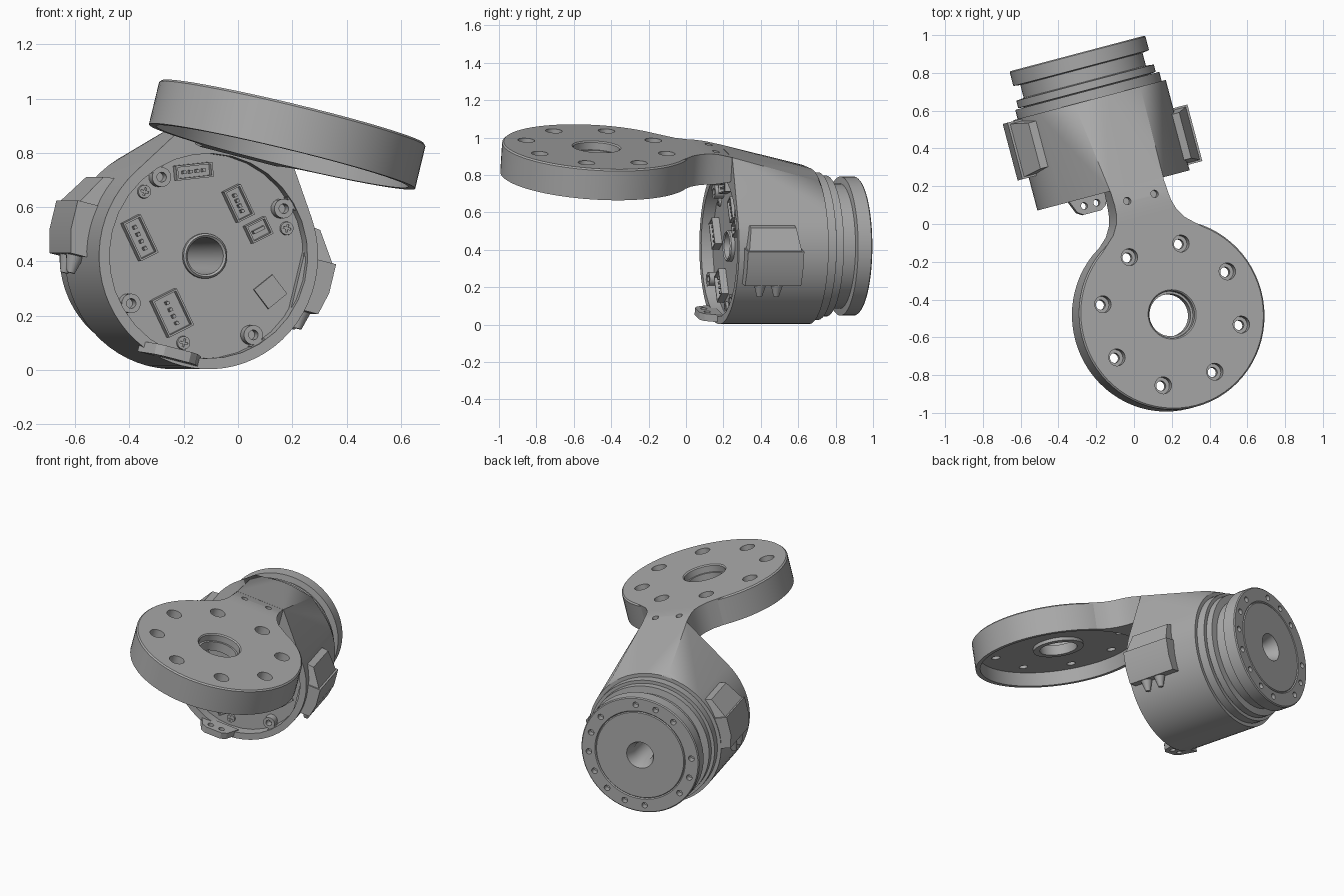
import bpy, bmesh, math
from mathutils import Matrix, Vector

old = bpy.data.objects.get("Cube")
if old:
    bpy.data.objects.remove(old, do_unlink=True)

grey = bpy.data.materials.new("machined grey")
grey.use_nodes = True
grey.diffuse_color = (0.4, 0.4, 0.4, 1)
grey.node_tree.nodes["Principled BSDF"].inputs["Base Color"].default_value = (0.4, 0.4, 0.4, 1)

# The motor axis is local y; the finished assembly is posed by this matrix
POSE = (Matrix.Translation((-0.30, 0.903, 0.42))
        @ Matrix.Rotation(math.radians(14.8), 4, 'Z')
        @ Matrix.Rotation(math.radians(14), 4, 'Y'))
ALONG_Y = Matrix.Rotation(math.radians(-90), 4, 'X')
UP = Matrix.Identity(4)
parts = []


def finish(bm, name):
    bmesh.ops.recalc_face_normals(bm, faces=bm.faces[:])
    me = bpy.data.meshes.new(name)
    bm.to_mesh(me)
    bm.free()
    me.materials.append(grey)
    ob = bpy.data.objects.new(name, me)
    bpy.context.scene.collection.objects.link(ob)
    parts.append(ob)
    return ob


def lathe(name, profile, axis=ALONG_Y, at=(0, 0, 0), n=64):
    """Revolve a closed (radius, height) loop into a ring."""
    bm = bmesh.new()
    rings = []
    for i in range(n):
        a = 2 * math.pi * i / n
        rings.append([bm.verts.new((r * math.cos(a), r * math.sin(a), h)) for r, h in profile])
    for i in range(n):
        p, q = rings[i], rings[(i + 1) % n]
        for j in range(len(profile)):
            k = (j + 1) % len(profile)
            bm.faces.new((p[j], q[j], q[k], p[k]))
    bm.transform(Matrix.Translation(at) @ axis)
    return finish(bm, name)


def tube(name, r_in, r_out, h0, h1, axis=ALONG_Y, at=(0, 0, 0), n=32):
    return lathe(name, [(r_in, h0), (r_out, h0), (r_out, h1), (r_in, h1)], axis, at, n)


def rod(name, r0, r1, h0, h1, axis=ALONG_Y, at=(0, 0, 0), n=32):
    bm = bmesh.new()
    bmesh.ops.create_cone(bm, cap_ends=True, segments=n, radius1=r0, radius2=r1, depth=h1 - h0)
    bm.transform(Matrix.Translation(at) @ axis @ Matrix.Translation((0, 0, (h0 + h1) / 2)))
    return finish(bm, name)


def hull(name, points):
    bm = bmesh.new()
    for p in points:
        bm.verts.new(p)
    res = bmesh.ops.convex_hull(bm, input=bm.verts[:])
    loose = {v for v in res["geom_interior"] if isinstance(v, bmesh.types.BMVert)}
    bmesh.ops.delete(bm, geom=list(loose), context='VERTS')
    bmesh.ops.dissolve_limit(bm, angle_limit=0.01, verts=bm.verts[:], edges=bm.edges[:])
    return finish(bm, name)


def cut(ob, cutters):
    """Subtract the cutters, then discard them."""
    for c in cutters:
        c.hide_render = True
        m = ob.modifiers.new("cut", 'BOOLEAN')
        m.operation, m.solver, m.object = 'DIFFERENCE', 'EXACT', c
    bpy.context.view_layer.update()
    dg = bpy.context.evaluated_depsgraph_get()
    me = bpy.data.meshes.new_from_object(ob.evaluated_get(dg))
    ob.modifiers.clear()
    ob.data = me
    for c in cutters:
        parts.remove(c)
        bpy.data.objects.remove(c, do_unlink=True)


def circle(r, y, n=64):
    return [(r * math.cos(2 * math.pi * i / n), y, r * math.sin(2 * math.pi * i / n)) for i in range(n)]


# Motor housing: round shell whose roof rises into the arm
housing = hull("motor_housing", circle(0.4175, -0.255) + circle(0.4175, -0.75)
               + [(s * x, y, z) for s in (-1, 1)
                  for x, y, z in ((0.185, -0.27, 0.402), (0.15, -0.75, 0.525))])
cut(housing, [rod("recess", 0.378, 0.378, -0.9, -0.685), rod("bore", 0.075, 0.075, -0.8, 0.1)])
tube("housing_collar", 0.2, 0.395, -0.265, -0.205, n=64)

# Output rotor at the back, with grooves and a flared bore
rotor = lathe("output_rotor", [
    (0.085, 0), (0.275, 0), (0.28, -0.006), (0.286, 0), (0.366, 0), (0.372, -0.006),
    (0.372, -0.08), (0.335, -0.085), (0.335, -0.155), (0.377, -0.16), (0.377, -0.2),
    (0.3, -0.21), (0.06, -0.21), (0.06, -0.06)])
spots = []
for k in range(16):
    if k not in (1, 5, 13):
        a = math.radians(22.5 * k - 9)
        spots.append(rod("pit", 0.018, 0.018, -0.04, 0.02,
                         at=(-0.325 * math.cos(a), 0, 0.325 * math.sin(a)), n=16))
cut(rotor, spots)
lathe("shaft_sleeve", [(0.062, -0.2), (0.08, -0.2), (0.083, -0.705), (0.076, -0.712), (0.068, -0.705)])

# Bosses and screws inside the front rim
for sx in (-1, 1):
    for sz in (-1, 1):
        at = (0.24 * sx, 0, 0.24 * sz)
        tube("rim_boss", 0.018, 0.036, -0.735, -0.68, at=at, n=24)
        web = hull("boss_web", [(sx * (0.24 + d * 0.025 + e * 0.02), y, sz * (0.24 + d * 0.025 - e * 0.02))
                                for d in (0.9, 1.5) for e in (-1, 1) for y in (-0.68, -0.735)])
for deg in (-90, 32, 148):
    a = math.radians(deg)
    at = (0.33 * math.cos(a), 0, 0.33 * math.sin(a))
    screw = rod("board_screw", 0.024, 0.026, -0.697, -0.68, at=at, n=20)
    slots = []
    for turn in (0, 90):
        bm = bmesh.new()
        bmesh.ops.create_cube(bm, size=1, matrix=Matrix.Translation((at[0], -0.697, at[2]))
                              @ Matrix.Rotation(math.radians(turn), 4, 'Y')
                              @ Matrix.Diagonal((0.03, 0.012, 0.007, 1)))
        slots.append(finish(bm, "slot"))
    cut(screw, slots)


def block(name, x, z, w, h, lean, depth, socket=True):
    """Rectangular component on the board, optionally hollow with pins."""
    place = Matrix.Translation((x, -0.685, z)) @ Matrix.Rotation(math.radians(-lean), 4, 'Y')
    bm = bmesh.new()
    bmesh.ops.create_cube(bm, size=1, matrix=Matrix.Translation((0, -depth / 2, 0))
                          @ Matrix.Diagonal((w, depth, h, 1)))
    if socket:
        front = min(bm.faces, key=lambda f: f.calc_center_median().y)
        bmesh.ops.inset_region(bm, faces=[front], thickness=0.01)
        inner = bmesh.ops.extrude_discrete_faces(bm, faces=[front])["faces"][0]
        bmesh.ops.translate(bm, verts=inner.verts[:], vec=(0, depth * 0.75, 0))
        long_x = w > h
        for i in range(4):
            t = (i - 1.5) * (max(w, h) - 0.04) / 4
            c = Vector((t, -depth / 2, 0)) if long_x else Vector((0, -depth / 2, t))
            bmesh.ops.create_cube(bm, size=1, matrix=Matrix.Translation(c)
                                  @ Matrix.Diagonal((0.012, depth * 0.8, 0.012, 1)))
    bm.transform(place)
    finish(bm, name)


block("top_socket", -0.12, 0.292, 0.14, 0.055, 20, 0.04)
block("side_socket", -0.26, 0.004, 0.075, 0.155, 40, 0.04)
block("lower_socket", -0.074, -0.235, 0.105, 0.15, 40, 0.04)
block("upper_socket", 0.074, 0.219, 0.07, 0.125, 40, 0.04)
block("small_socket", 0.172, 0.142, 0.085, 0.07, 40, 0.04)
block("flat_chip", 0.275, -0.067, 0.09, 0.09, 52, 0.012, socket=False)

# Side connector covers with cable stubs beneath
for side, sx, y0, y1 in (("left", 1, -0.72, -0.41), ("right", -1, -0.57, -0.26)):
    top = [(sx * x, y, z) for x, z in ((0.36, 0.205), (0.405, 0.2)) for y in (y0 + 0.03, y1 - 0.03)]
    mid = [(sx * x, y, z) for x, z in ((0.475, 0.09), (0.36, 0.09)) for y in (y0 + 0.01, y1 - 0.01)]
    hull(side + "_cover_upper", top + mid)
    hull(side + "_cover_lower", [(sx * x, y, z) for x, z in ((0.36, 0.09), (0.487, 0.09),
                                 (0.487, -0.02), (0.465, -0.105), (0.36, -0.105)) for y in (y0, y1)])
    for t in (0.3, 0.6):
        rod(side + "_cable_stub", 0.015, 0.035, -0.17, -0.1, UP,
            (sx * 0.425, y0 + t * (y1 - y0), 0), 16)

# Mounting lip under the front rim
lip = hull("front_lip", [(x, y, z) for x, y in ((-0.17, -0.72), (0.07, -0.72), (0.03, -0.815),
                         (0.0, -0.835), (-0.10, -0.835), (-0.13, -0.815)) for z in (-0.405, -0.365)])
cut(lip, [rod("lip_hole", 0.018, 0.018, -0.5, -0.3, UP, (x, -0.79, 0), 16) for x in (-0.085, -0.015)])

# Cup-shaped mounting disc with counterbored holes
CENTRE = (0, -1.464, 0)
disc = lathe("mounting_disc", [
    (0.124, 0.54), (0.131, 0.547), (0.497, 0.547), (0.505, 0.539), (0.505, 0.378),
    (0.478, 0.378), (0.474, 0.46), (0.15, 0.46), (0.15, 0.44), (0.112, 0.44), (0.112, 0.5), (0.124, 0.5)],
    UP, CENTRE, 72)
drills = []
for k in range(8):
    a = math.radians(22.5 + 45 * k)
    at = (0.38 * math.cos(a), CENTRE[1] + 0.38 * math.sin(a), 0)
    drills += [rod("bore", 0.045, 0.045, 0.495, 0.6, UP, at, 24),
               rod("drill", 0.026, 0.026, 0.3, 0.6, UP, at, 24)]
cut(disc, drills)

# Arm flaring from the housing roof into the disc
bm = bmesh.new()
rows = []
for y, w, top, low in ((-0.70, 0.15, 0.511, 0.40), (-0.76, 0.149, 0.527, 0.388), (-0.83, 0.15, 0.542, 0.378),
                       (-0.88, 0.155, 0.547, 0.378), (-0.93, 0.17, 0.547, 0.378),
                       (-0.98, 0.2, 0.547, 0.378), (-1.03, 0.255, 0.547, 0.378), (-1.08, 0.31, 0.547, 0.378)):
    rows.append([bm.verts.new(c) for c in ((-w, y, low), (w, y, low), (w, y, top), (-w, y, top))])
for p, q in zip(rows, rows[1:]):
    for j in range(4):
        k = (j + 1) % 4
        bm.faces.new((p[j], p[k], q[k], q[j]))
bm.faces.new(rows[0])
bm.faces.new(rows[-1])
arm = finish(bm, "arm")
cut(arm, [rod("clearance", 0.49, 0.49, 0.2, 0.7, UP, CENTRE, 72)]
    + [rod("pin_hole", 0.02, 0.02, 0.5, 0.6, UP, (x, -0.823, 0), 16) for x in (-0.077, 0.077)])

# Pose and shade everything
bpy.ops.object.select_all(action='DESELECT')
for ob in parts:
    ob.matrix_world = POSE
    ob.select_set(True)
bpy.context.view_layer.objects.active = housing
bpy.ops.object.shade_smooth_by_angle(angle=math.radians(30))
